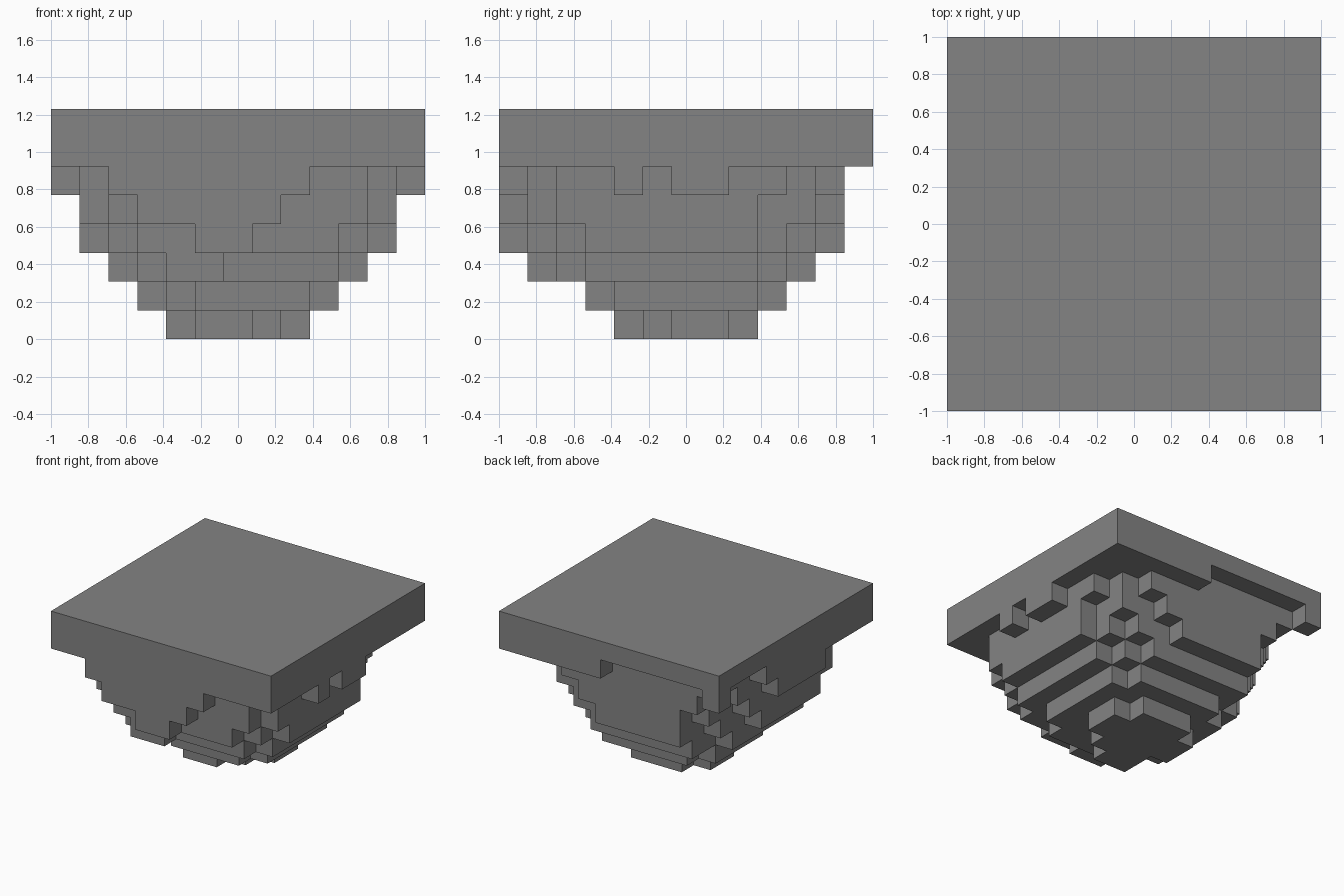
import bpy
import bmesh
import math
from mathutils import Vector

if "Cube" in bpy.data.objects:
    bpy.data.objects.remove(bpy.data.objects["Cube"], do_unlink=True)

COUNT = 13              # blocks along each side
UNIT = 2 / COUNT        # block size

# Each tier is a union of boxes: first column, last column, first row, last row
TIERS = [
    [(5, 6, 4, 8), (5, 7, 5, 8), (4, 8, 6, 7)],
    [(5, 8, 3, 9), (4, 9, 4, 8), (3, 9, 5, 8), (4, 8, 9, 9)],
    [(4, 5, 1, 2), (3, 9, 2, 9), (2, 10, 3, 8), (3, 8, 10, 10)],
    [(5, 6, 0, 1), (3, 9, 1, 10), (2, 10, 2, 9), (1, 11, 3, 7),
     (2, 11, 8, 8), (3, 7, 11, 11)],
    [(3, 7, 0, 1), (2, 10, 1, 10), (1, 11, 2, 8), (3, 8, 11, 11)],
    [(2, 8, 0, 1), (2, 10, 1, 10), (1, 11, 2, 9), (2, 9, 11, 11),
     (0, 11, 4, 7), (12, 12, 4, 4), (12, 12, 6, 7)],
    [(1, 12, 0, 11), (0, 0, 0, 8), (0, 0, 12, 12), (7, 12, 12, 12)],
    [(0, 12, 0, 12)],
]


def tier_cells(level):
    return {(x, y, level)
            for x0, x1, y0, y1 in TIERS[level]
            for x in range(x0, x1 + 1)
            for y in range(y0, y1 + 1)}


def make_material(name, color):
    mat = bpy.data.materials.new(name)
    mat.use_nodes = True
    mat.diffuse_color = color
    shader = next(n for n in mat.node_tree.nodes if n.type == 'BSDF_PRINCIPLED')
    shader.inputs["Base Color"].default_value = color
    return mat


def build_blocks(name, cells, solid, mat):
    """Skin a set of blocks, leaving out every face that touches another block."""
    bm = bmesh.new()
    for cell in cells:
        center = Vector(cell) + Vector((0.5, 0.5, 0.5))
        for axis in range(3):
            for sign in (-1, 1):
                normal = Vector((0, 0, 0))
                normal[axis] = sign
                if tuple(int(a + b) for a, b in zip(cell, normal)) in solid:
                    continue
                u = Vector((0, 0, 0))
                u[(axis + 1) % 3] = 0.5
                v = normal.cross(u)
                mid = center + normal * 0.5
                corners = (mid - u - v, mid + u - v, mid + u + v, mid - u + v)
                bm.faces.new([bm.verts.new(c) for c in corners])
    bmesh.ops.remove_doubles(bm, verts=bm.verts, dist=0.01)
    # Merge flat neighbouring squares into large clean faces
    bmesh.ops.dissolve_limit(bm, angle_limit=math.radians(1),
                             verts=bm.verts, edges=bm.edges)
    for vert in bm.verts:
        vert.co = (vert.co - Vector((COUNT / 2, COUNT / 2, 0))) * UNIT
    mesh = bpy.data.meshes.new(name)
    bm.to_mesh(mesh)
    bm.free()
    mesh.materials.append(mat)
    obj = bpy.data.objects.new(name, mesh)
    bpy.context.collection.objects.link(obj)
    return obj


stone = make_material("stone_grey", (0.23, 0.23, 0.23, 1))
levels = [tier_cells(level) for level in range(len(TIERS))]
solid = set().union(*levels)

# Rough stepped underside, then the flat slab on top
build_blocks("stepped_underside", set().union(*levels[:6]), solid, stone)
build_blocks("top_slab", set().union(*levels[6:]), solid, stone)
